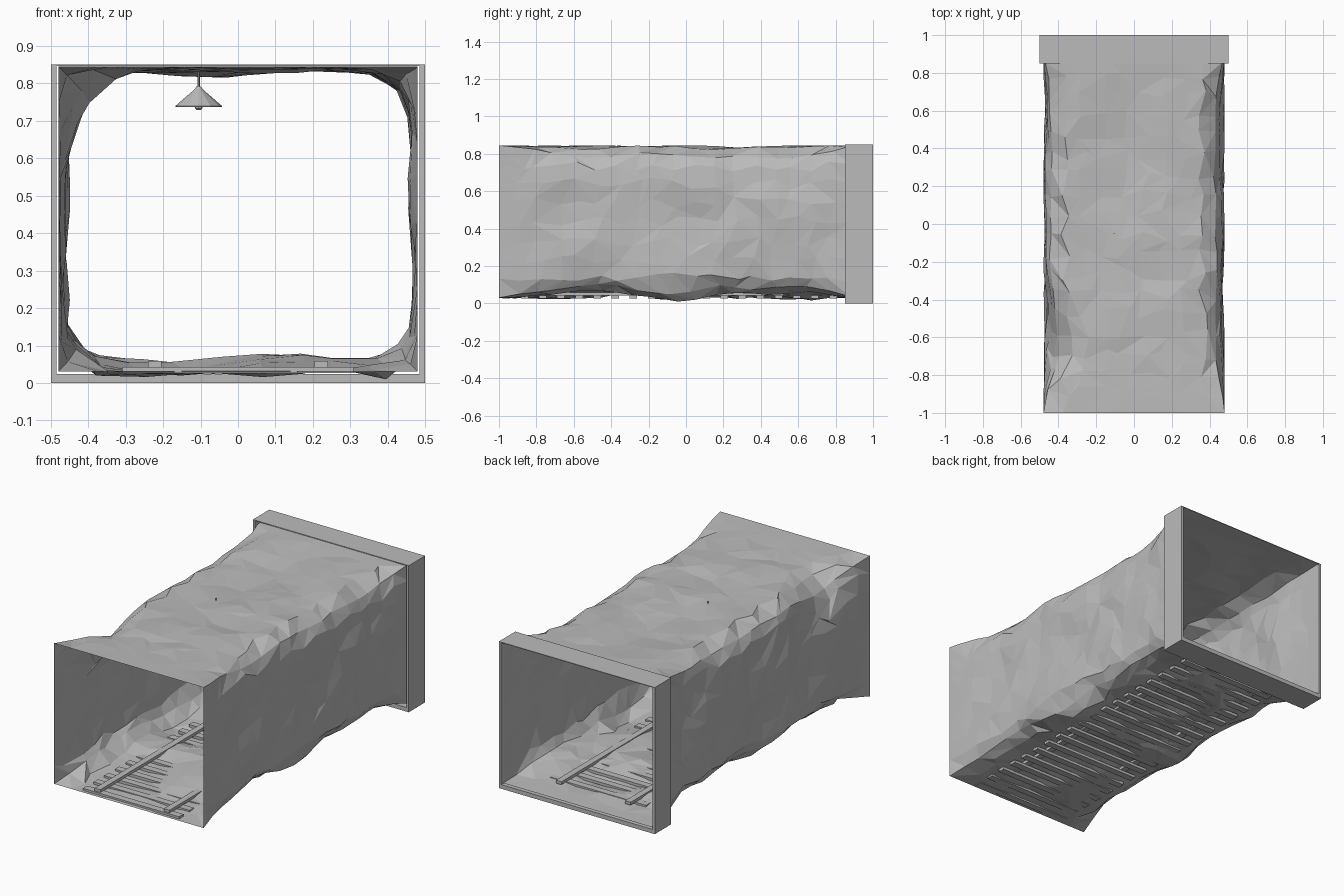
import bpy, bmesh, math, random
from mathutils import Vector, noise

random.seed(4)
cube = bpy.data.objects.get("Cube")
if cube:
    bpy.data.objects.remove(cube, do_unlink=True)

GREY = (0.5, 0.5, 0.5, 1)
stone = bpy.data.materials.new("stone grey")
stone.use_nodes = True
stone.diffuse_color = GREY
stone.node_tree.nodes["Principled BSDF"].inputs["Base Color"].default_value = GREY


def finish(name, bm):
    mesh = bpy.data.meshes.new(name)
    bm.to_mesh(mesh)
    bm.free()
    mesh.materials.append(stone)
    obj = bpy.data.objects.new(name, mesh)
    bpy.context.collection.objects.link(obj)
    return obj


def box(name, lo, hi):
    bm = bmesh.new()
    bmesh.ops.create_cube(bm, size=1)
    for v in bm.verts:
        v.co = [(l + h) / 2 + c * (h - l) for l, h, c in zip(lo, hi, v.co)]
    return finish(name, bm)


def lathe(name, profile, x, y, sides):
    bm = bmesh.new()
    rings = [[bm.verts.new((x + r * math.cos(a), y + r * math.sin(a), z))
              for a in (math.tau * i / sides for i in range(sides))] for r, z in profile]
    for low, high in zip(rings, rings[1:]):
        for i in range(sides):
            j = (i + 1) % sides
            bm.faces.new((low[i], low[j], high[j], high[i]))
    bm.faces.new(rings[0][::-1])
    bm.faces.new(rings[-1])
    return finish(name, bm)


# Tunnel skin: rectangular ends, worn rounded corners and rough rock between
HALF_W, HALF_H, MID_Z = 0.48, 0.4075, 0.4375
ACROSS, UP, ALONG = 9, 8, 19
FRONT, BACK = -1.0, 0.99


def lump(x, y, z, scale, shift):
    return noise.noise(Vector((x, y, z)) * scale + Vector((shift, shift, shift)))


def corner_size(x, y, z):
    """Corner radii, varying along the tunnel and between the four corners."""
    wave = 0.75 + 0.45 * lump(2 * (x > 0), y, 2 * (z > 0), 2.3, 5.1)
    if x < 0 and z > 0:
        wave += 0.75 * math.exp(-((y + 0.6) / 0.25) ** 2)
    if x > 0 and z > 0:
        wave += 0.35 * math.exp(-((y - 0.5) / 0.3) ** 2)
    return 0.15 * wave, 0.19 * wave


def rock(x, y, z):
    """Push a point of the plain box section into its weathered place."""
    fade = max(0, min(1, (y - FRONT) / 0.3, (0.9 - y) / 0.2))
    rx, rz = (max(r * fade, 0.001) for r in corner_size(x, y, z))
    u = (abs(x) - HALF_W + rx) / rx
    v = (abs(z) - HALF_H + rz) / rz
    nx, nz = x, z
    if u > 0 and v > 0:
        nx = math.copysign(HALF_W - rx + rx * u * math.sqrt(1 - v * v / 2), x)
        nz = math.copysign(HALF_H - rz + rz * v * math.sqrt(1 - u * u / 2), z)
    if abs(x) > HALF_W - 0.001:
        nx -= math.copysign(fade * 0.04 * abs(lump(x, y, z, 3.7, 1.3) + 0.25), x)
    if z > HALF_H - 0.001:
        nz -= fade * 0.03 * abs(lump(x, y, z, 4, 8.7) + 0.2)
    if z < 0.001 - HALF_H:
        nz += fade * (0.012 + 0.05 * lump(x, y, z, 4, 2.9))
        nz += fade * 0.012 * math.exp(-((y + 0.35) / 0.3) ** 2)
    return Vector((nx, y, nz + MID_Z))


section = [(-1 + 2 * i / ACROSS, -1) for i in range(ACROSS)]
section += [(1, -1 + 2 * i / UP) for i in range(UP)]
section += [(-a, -b) for a, b in section]

bm = bmesh.new()
rings = []
for k in range(ALONG + 1):
    ring = []
    for a, b in section:
        inner = 0 < k < ALONG
        y = FRONT + (BACK - FRONT) * k / ALONG + inner * random.uniform(-0.035, 0.035)
        if inner and abs(a) < 1:
            a += random.uniform(-0.07, 0.07)
        if inner and abs(b) < 1:
            b += random.uniform(-0.08, 0.08)
        ring.append(bm.verts.new(rock(a * HALF_W, y, b * HALF_H)))
    rings.append(ring)
count = len(section)
for near, far in zip(rings, rings[1:]):
    for i in range(count):
        j = (i + 1) % count
        quad = (near[i], near[j], far[j], far[i])
        t = random.randint(0, 1)
        bm.faces.new((quad[t], quad[t + 1], quad[t + 2]))
        bm.faces.new((quad[t], quad[t + 2], quad[(t + 3) % 4]))
finish("tunnel_rock", bm)

# Square portal frame around the back end
box("portal_sill", (-0.5, 0.85, 0), (0.5, 1, 0.024))
box("portal_lintel", (-0.5, 0.85, 0.846), (0.5, 1, 0.85))
for side, name in ((-1, "right"), (1, "left")):
    a, b = sorted((side * 0.485, side * 0.5))
    box("portal_post_" + name, (a, 0.85, 0.024), (b, 1, 0.846))

# Track: sleepers half sunk in the floor, with two rails on top
for k in range(19):
    y = -0.96 + k * 0.097
    box("sleeper", (-0.308, y - 0.02, 0.026), (0.308, y + 0.02, 0.042))
for side, name in ((-1, "right"), (1, "left")):
    box("rail_" + name, (side * 0.222 - 0.018, -0.97, 0.041),
        (side * 0.222 + 0.018, 0.85, 0.058))

# Hanging lamp
LX, LY = -0.105, -0.05
lathe("lamp_cord", [(0.003, 0.78), (0.003, 0.845)], LX, LY, 6)
lathe("lamp_shade", [(0.062, 0.737), (0.062, 0.74), (0.01, 0.785), (0.006, 0.792)], LX, LY, 12)
lathe("lamp_bulb", [(0.005, 0.729), (0.01, 0.733), (0.01, 0.742)], LX, LY, 8)
